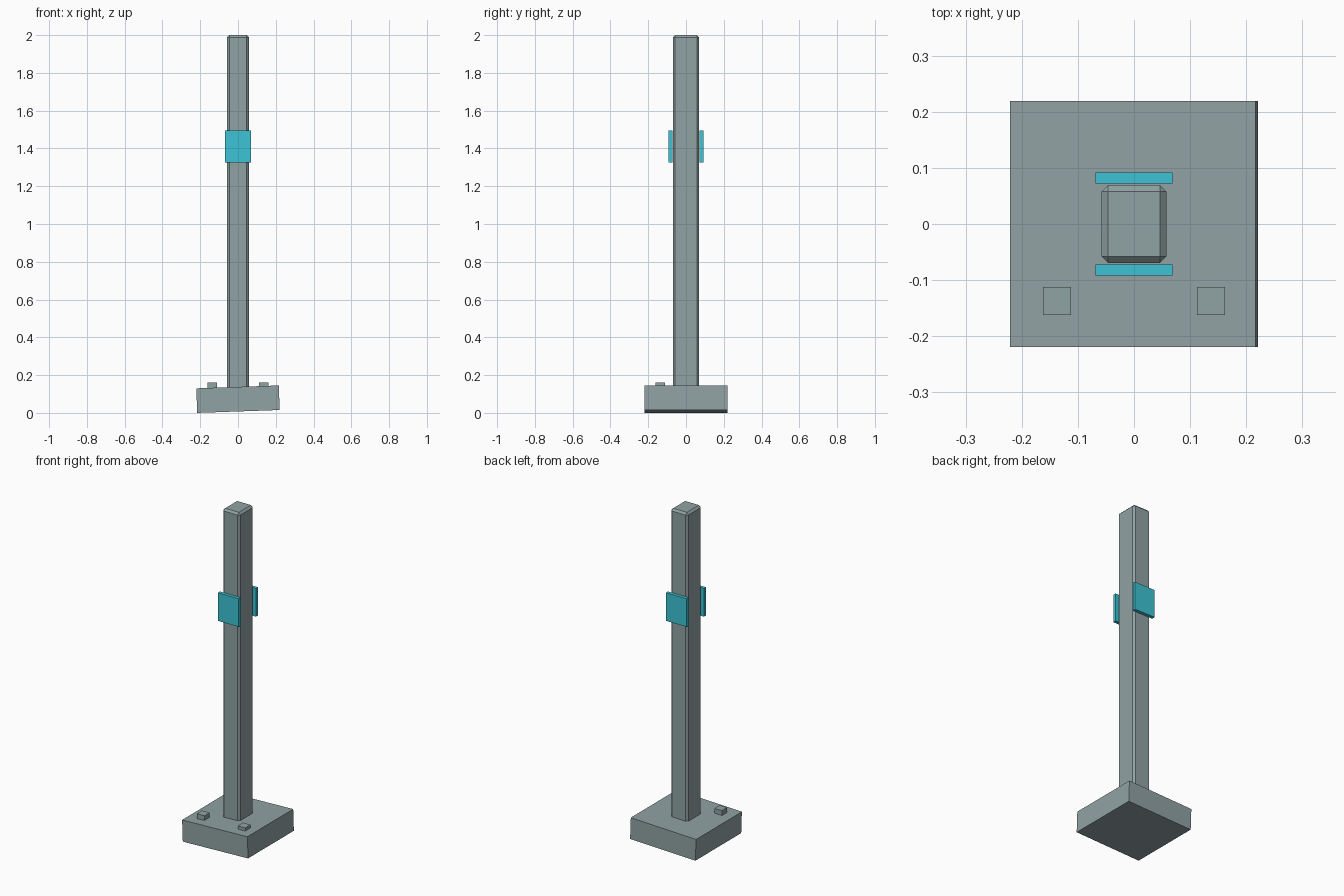
import bpy
from math import radians

if "Cube" in bpy.data.objects:
    bpy.data.objects.remove(bpy.data.objects["Cube"])


def material(name, color):
    mat = bpy.data.materials.new(name)
    mat.diffuse_color = (*color, 1)
    mat.use_nodes = True
    mat.node_tree.nodes["Principled BSDF"].inputs["Base Color"].default_value = mat.diffuse_color
    return mat


def box(name, center, size, mat, bevel=0.0, tilt=0.0):
    bpy.ops.mesh.primitive_cube_add(size=1, location=center)
    ob = bpy.context.object
    ob.name = name
    ob.scale = size
    bpy.ops.object.transform_apply(location=False, rotation=False, scale=True)
    ob.rotation_euler.y = radians(tilt)
    if bevel:
        mod = ob.modifiers.new("chamfer", 'BEVEL')
        mod.width = bevel
        mod.segments = 1
    ob.data.materials.append(mat)
    return ob


teal = material("teal", (0.045, 0.55, 0.66))
steel = material("grey_green", (0.28, 0.36, 0.365))

# Slightly tilted footing block
box("base_block", (0, 0, 0.0726), (0.437, 0.438, 0.13), steel, tilt=-2)

# Chamfered post, sunk a little into the footing
bottom, top = 0.12, 2.0
box("post", (0, 0, (bottom + top) / 2), (0.116, 0.139, top - bottom), steel, bevel=0.012)

# Reflector plates on front and back
for side, s in (("front", -1), ("back", 1)):
    box(side + "_plate", (0, s * 0.082, 1.411), (0.138, 0.02, 0.17), teal)

# Bolts on the front corners of the footing
for side, s in (("left", -1), ("right", 1)):
    box(side + "_bolt", (s * 0.137, -0.137, 0.142), (0.05, 0.05, 0.04), steel)
